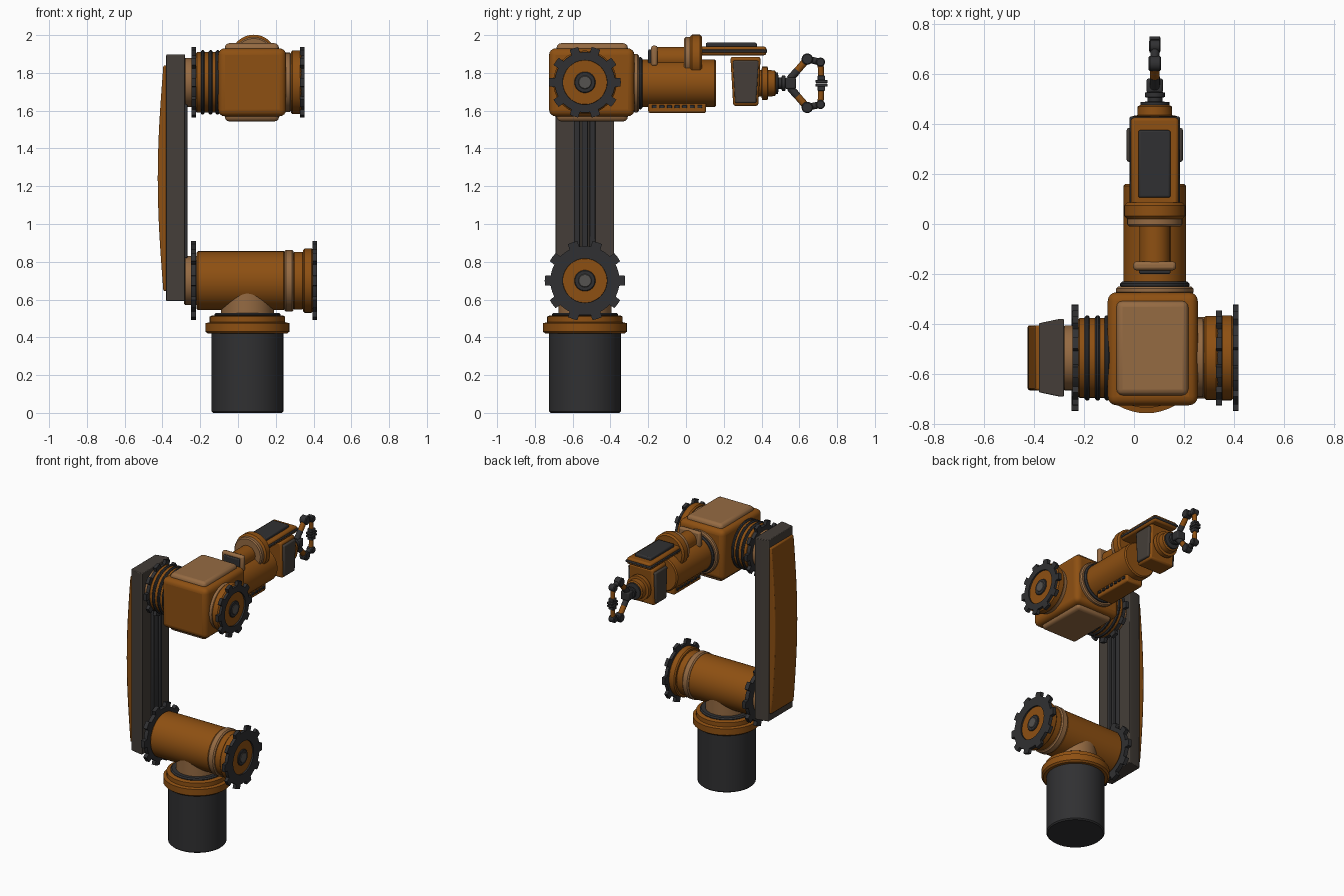
import bpy, bmesh, math
from mathutils import Vector

if "Cube" in bpy.data.objects:
    bpy.data.objects.remove(bpy.data.objects["Cube"])

def material(name, c):
    m = bpy.data.materials.new(name)
    m.diffuse_color = (*c, 1)
    m.use_nodes = True
    m.node_tree.nodes["Principled BSDF"].inputs["Base Color"].default_value = m.diffuse_color
    return m

ORANGE = material("orange", (.27, .08, .006))
TAN = material("tan", (.30, .145, .055))
BLACK = material("black", (.03, .03, .032))
BROWN = material("brown_grey", (.058, .048, .04))
GREY = material("grey", (.09, .085, .08))

def finish(name, bm, mat, bevel=0, seg=2, smooth=35):
    bmesh.ops.recalc_face_normals(bm, faces=bm.faces)
    me = bpy.data.meshes.new(name)
    bm.to_mesh(me)
    bm.free()
    ob = bpy.data.objects.new(name, me)
    bpy.context.collection.objects.link(ob)
    me.materials.append(mat)
    if bevel:
        b = ob.modifiers.new("bevel", 'BEVEL')
        b.width, b.segments, b.limit_method = bevel, seg, 'ANGLE'
    bpy.ops.object.select_all(action='DESELECT')
    ob.select_set(True)
    bpy.context.view_layer.objects.active = ob
    bpy.ops.object.shade_smooth_by_angle(angle=math.radians(smooth))
    return ob

def place(axis, t, a, b):
    return {'x': (t, a, b), 'y': (a, t, b), 'z': (a, b, t)}[axis]

def lathe(name, axis, ctr, profile, mat, n=48):
    """Turned part: profile of (position along axis, radius); ctr = the other two coordinates."""
    bm = bmesh.new()
    rings = [[bm.verts.new(place(axis, t, ctr[0] + r * math.cos(2 * math.pi * i / n),
                                 ctr[1] + r * math.sin(2 * math.pi * i / n)))
              for i in range(n)] for t, r in profile]
    for p, q in zip(rings, rings[1:]):
        for i in range(n):
            bm.faces.new((p[i], p[i - 1], q[i - 1], q[i]))
    bm.faces.new(rings[0])
    bm.faces.new(rings[-1])
    return finish(name, bm, mat)

def drum(name, axis, ctr, lo, hi, r, mat, c=.008, n=48):
    return lathe(name, axis, ctr, [(lo, r - c), (lo + c, r), (hi - c, r), (hi, r - c)], mat, n)

def prism(name, axis, pts, lo, hi, mat, bevel=0, seg=2):
    bm = bmesh.new()
    f = bm.faces.new([bm.verts.new(place(axis, lo, a, b)) for a, b in pts])
    ex = bmesh.ops.extrude_face_region(bm, geom=[f])['geom']
    bmesh.ops.translate(bm, vec=place(axis, hi - lo, 0, 0),
                        verts=[v for v in ex if isinstance(v, bmesh.types.BMVert)])
    return finish(name, bm, mat, bevel, seg)

def box(name, x, y, z, mat, bevel=.01, seg=2):
    return prism(name, 'z', [(x[0], y[0]), (x[1], y[0]), (x[1], y[1]), (x[0], y[1])],
                 z[0], z[1], mat, bevel, seg)

def gear(name, ctr, lo, hi, tip, root, hole, mat=BLACK, teeth=10):
    bm = bmesh.new()
    shape = [(-18, root), (-12.5, root), (-8.5, root), (-7, tip), (0, tip), (7, tip), (8.5, root), (12.5, root)]
    loops = []
    for x in (lo, hi):
        for inner in (False, True):
            loops.append([bm.verts.new((x, ctr[0] + (hole if inner else r) * math.cos(math.radians(k * 36 + a)),
                                        ctr[1] + (hole if inner else r) * math.sin(math.radians(k * 36 + a))))
                          for k in range(teeth) for a, r in shape])
    o0, i0, o1, i1 = loops
    for p, q in ((o0, i0), (i0, i1), (i1, o1), (o1, o0)):
        for i in range(len(p)):
            bm.faces.new((p[i - 1], p[i], q[i], q[i - 1]))
    return finish(name, bm, mat, smooth=25)

CX, CY = .05, -.535
LOW, UP = (CY, .70), (CY, 1.75)

# Base pedestal
drum("base", 'z', (CX, CY), 0, .43, .19, BLACK)
lathe("base_collar", 'z', (CX, CY), [(.42, .21), (.43, .222), (.475, .222), (.48, .2), (.51, .2), (.515, .19)], ORANGE)
drum("base_top_ring", 'z', (CX, CY), .51, .53, .175, BLACK)
drum("shoulder_post", 'z', (CX, CY), .52, .7, .14, TAN)

# Shoulder barrel
drum("shoulder_barrel", 'x', LOW, -.22, .25, .156, ORANGE)
drum("shoulder_band", 'x', LOW, .245, .295, .163, TAN)
drum("shoulder_end", 'x', LOW, .29, .35, .152, ORANGE)
drum("shoulder_cap", 'x', LOW, .345, .398, .17, ORANGE)
drum("shoulder_link_hub", 'x', LOW, -.285, -.2, .13, TAN)

# Elbow housing
box("elbow_housing", (-.105, .255), (-.725, -.273), (1.57, 1.93), ORANGE, .035, 4)
for nm, z in (("top", (1.9, 1.957)), ("bottom", (1.543, 1.6))):
    box("elbow_pad_" + nm, (-.07, .217), (-.685, -.308), z, TAN, .024, 3)
drum("elbow_right_band", 'x', UP, .24, .283, .157, TAN)
drum("elbow_right_cap", 'x', UP, .28, .335, .168, ORANGE)
drum("elbow_left_barrel", 'x', UP, -.225, -.09, .16, ORANGE)
for i, x in enumerate((-.197, -.155, -.118)):
    drum(f"elbow_left_ring_{i}", 'x', UP, x, x + .02, .17, BLACK, .006)
drum("elbow_link_hub", 'x', UP, -.285, -.2, .13, TAN)

# Toothed wheels with inset hubs
for nm, c, lo, hi, tip in (("shoulder_right", LOW, .395, .418, .213), ("shoulder_left", LOW, -.25, -.222, .213),
                           ("elbow_right", UP, .328, .352, .19), ("elbow_left", UP, -.246, -.222, .19)):
    gear(nm + "_gear", c, lo, hi, tip, tip - .03, .117)
    if lo > 0:
        drum(nm + "_disc", 'x', c, lo - .02, hi - .01, .118, ORANGE, .002)
        drum(nm + "_hub", 'x', c, lo, hi - .003, .056, BLACK, .004)
        drum(nm + "_hub_pin", 'x', c, lo, hi, .036, GREY, .004, 24)

# Link arm joining shoulder and elbow
prism("link_arm", 'z', [(-.28, CY - .155), (-.28, CY + .155), (-.30, CY + .155),
                        (-.38, CY + .138), (-.38, CY - .138), (-.30, CY - .155)], .592, 1.897, BROWN, .004)
bow = [(-.395 - .03 * math.sin(math.pi * i / 12), .645 + 1.195 * i / 12) for i in range(13)]
# prism along y takes (x, z) pairs
prism("link_cover", 'y', [(-.37, .645)] + bow + [(-.37, 1.84)], CY - .13, CY + .13, ORANGE, .008)
for i, y in enumerate((-.575, -.535, -.495)):
    box(f"link_rail_{i}", (-.29, -.268), (y - .015, y + .015), (.82, 1.66), BLACK, .005)

# Forearm tube
FX, FZ = .083, 1.745
F = (FX, FZ)
drum("forearm_flange", 'y', F, -.28, -.25, .155, TAN)
drum("forearm_seal", 'y', F, -.255, -.23, .138, BLACK)
drum("forearm_tube", 'y', F, -.24, .16, .125, ORANGE)
box("forearm_keel", (FX - .065, FX + .065), (-.2, .107), (1.588, 1.66), ORANGE, .01)
for s in (-1, 1):
    for i in range(7):
        y = -.18 + i * .04
        box(f"keel_bolt_{i}_{'left' if s < 0 else 'right'}", (FX + s * .066 - .008, FX + s * .066 + .008),
            (y, y + .025), (1.613, 1.63), BLACK, .003)

# Motor on the forearm
drum("motor", 'y', (FX, 1.875), -.17, .02, .062, ORANGE, n=32)
box("motor_bracket", (-.003, .168), (-.185, -.15), (1.835, 1.944), TAN, .012)
box("motor_back", (.02, .146), (-.2, -.18), (1.83, 1.925), BLACK, .006)
drum("drive_disc_band", 'y', (FX, 1.88), -.01, .03, .11, TAN)
drum("drive_disc", 'y', (FX, 1.88), .02, .086, .122, ORANGE, .012)

# Top plate carrying the wrist
box("wrist_plate", (-.012, .178), (.07, .425), (1.893, 1.94), ORANGE, .012)
box("wrist_plate_trim", (-.017, .183), (.08, .43), (1.908, 1.925), BLACK, .005)
box("wrist_plate_panel", (.017, .146), (.105, .375), (1.93, 1.96), BLACK, .008)

# Wrist box with side panels, tapering downwards
prism("wrist_box", 'x', [(.235, 1.885), (.395, 1.885), (.383, 1.625), (.25, 1.625)], -.013, .179, ORANGE, .012)
for nm, lo, hi in (("left", -.029, 0), ("right", .166, .195)):
    prism("wrist_panel_" + nm, 'x', [(.248, 1.865), (.385, 1.865), (.372, 1.64), (.26, 1.64)], lo, hi, BROWN, .008)
lathe("wrist_cone", 'y', F, [(.37, .07), (.4, .07), (.402, .088), (.432, .088), (.435, .07), (.47, .068), (.478, .055)],
      ORANGE, 32)
lathe("wrist_shaft", 'y', F, [(.47, .058), (.487, .058), (.49, .03), (.505, .03), (.508, .04),
                              (.525, .04), (.528, .028), (.55, .028)], BLACK, 24)

# Gripper
def rod(name, p, q, r, mat):
    p, q = Vector((FX, *p)), Vector((FX, *q))
    bm = bmesh.new()
    d = q - p
    bmesh.ops.create_cone(bm, cap_ends=True, segments=16, radius1=r, radius2=r, depth=d.length)
    bm.transform(d.to_track_quat('Z', 'Y').to_matrix().to_4x4())
    bmesh.ops.translate(bm, verts=bm.verts, vec=(p + q) / 2)
    return finish(name, bm, mat)

box("gripper_palm", (FX - .033, FX + .033), (.525, .582), (FZ - .03, FZ + .03), BLACK, .008)
for s, nm in ((1, "upper"), (-1, "lower")):
    root, elbow, knee, tip = [(y, FZ + s * h) for y, h in ((.55, .022), (.642, .128), (.712, .112), (.717, .022))]
    mid = (.59, FZ + s * .068)
    rod(nm + "_finger_root", root, mid, .02, BLACK)
    rod(nm + "_finger_link", mid, elbow, .019, ORANGE)
    drum(nm + "_finger_elbow", 'x', elbow, FX - .025, FX + .025, .03, BLACK, .005, 24)
    rod(nm + "_finger_bridge", elbow, knee, .018, BLACK)
    drum(nm + "_finger_knee", 'x', knee, FX - .023, FX + .023, .024, BLACK, .005, 24)
    rod(nm + "_finger_rod", knee, tip, .016, ORANGE)
    z = sorted((FZ + s * .002, FZ + s * .018))
    box(nm + "_finger_pad", (FX - .022, FX + .022), (.685, .75), z, BLACK, .004)
    z = sorted((FZ + s * .016, FZ + s * .04))
    box(nm + "_finger_tip", (FX - .02, FX + .02), (.696, .737), z, BLACK, .004)
